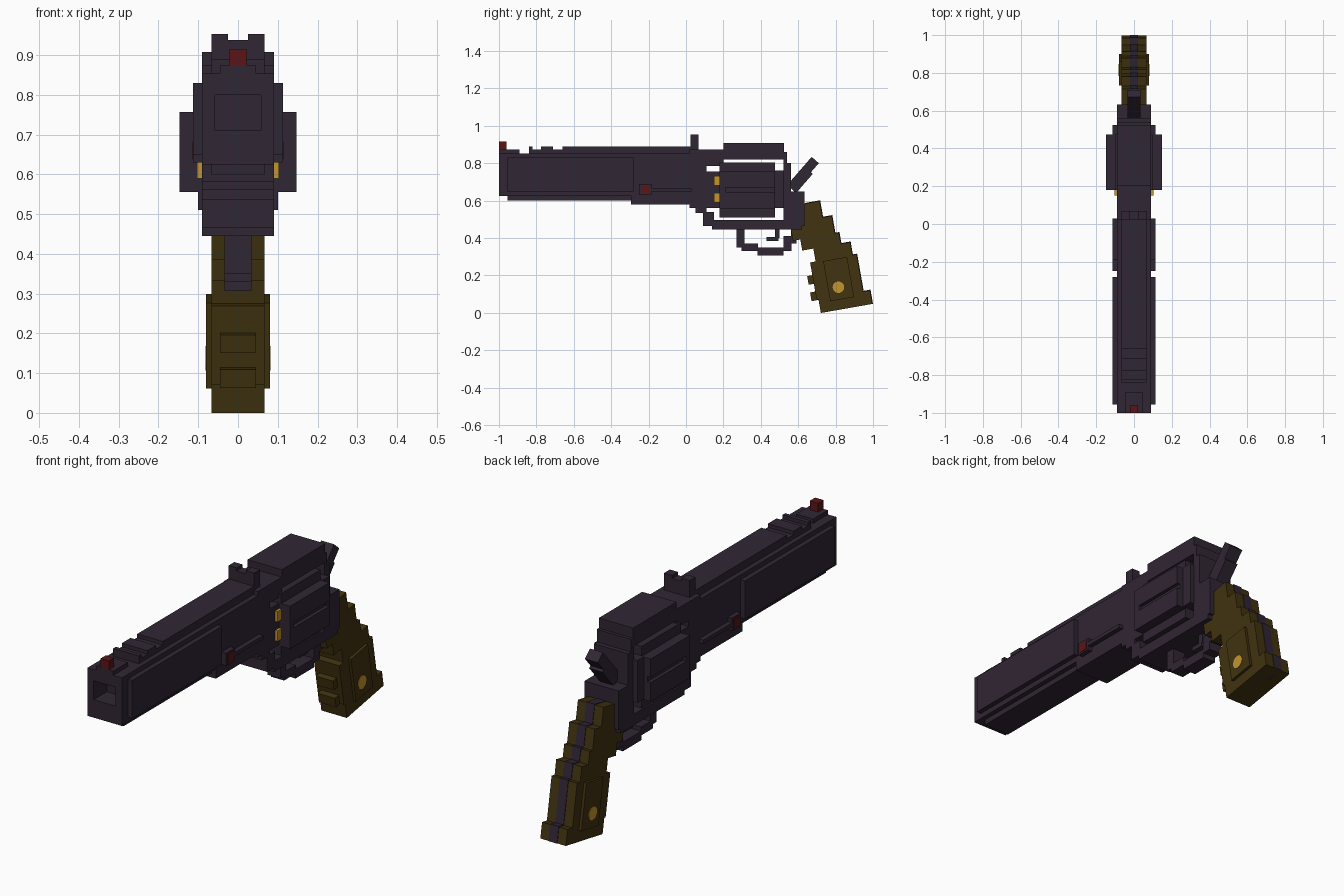
import bpy
import bmesh
from math import radians
from mathutils import Matrix

old = bpy.data.objects.get("Cube")
if old:
    bpy.data.objects.remove(old, do_unlink=True)


def material(name, *color):
    made = bpy.data.materials.new(name)
    made.use_nodes = True
    made.diffuse_color = (*color, 1)
    shader = made.node_tree.nodes["Principled BSDF"]
    shader.inputs["Base Color"].default_value = (*color, 1)
    return made


STEEL = material("dark steel", .03, .019, .034)
WOOD = material("dark wood", .053, .033, .005)
BRASS = material("brass", .56, .3, .028)
RED = material("dark red", .105, .007, .008)

# Shared half widths
WIDE = .113
BODY = .09
SLIM = .067
NARROW = .045
THIN = .034
STRIP = .022

GRIP_TILT = 10
HAMMER_TILT = -41


def finish(name, bm, mat):
    bmesh.ops.recalc_face_normals(bm, faces=bm.faces)
    mesh = bpy.data.meshes.new(name)
    bm.to_mesh(mesh)
    bm.free()
    mesh.materials.append(mat)
    bpy.context.collection.objects.link(bpy.data.objects.new(name, mesh))


def add_box(bm, *spans):
    middle = Matrix.Translation([(low + high) / 2 for low, high in spans])
    size = Matrix.Diagonal([high - low for low, high in spans] + [1])
    bmesh.ops.create_cube(bm, size=1, matrix=middle @ size)


def box(name, mat, half, y, z, tilt=0):
    """A block centred on x, turned about the x axis through the origin."""
    bm = bmesh.new()
    add_box(bm, (-half, half), y, z)
    bm.transform(Matrix.Rotation(radians(tilt), 4, "X"))
    finish(name, bm, mat)


def pair(name, mat, inner, outer, y, z):
    """The same block on the left and the right side."""
    for side, low, high in (("left", inner, outer), ("right", -outer, -inner)):
        bm = bmesh.new()
        add_box(bm, (low, high), y, z)
        finish(side + "_" + name, bm, mat)


# Barrel with a square bore
bm = bmesh.new()
add_box(bm, (-BODY, BODY), (-1, .03), (.625, .853))
bm.normal_update()
muzzle = min(bm.faces, key=lambda face: face.calc_center_median().y)
bmesh.ops.inset_individual(bm, faces=[muzzle], thickness=NARROW)
for vert in muzzle.verts:
    vert.co.z = .8 if vert.co.z > .74 else .71
bore = bmesh.ops.extrude_discrete_faces(bm, faces=[muzzle])["faces"][0]
for vert in bore.verts:
    vert.co.y += .1
finish("barrel", bm, STEEL)

pair("barrel_panel", STEEL, BODY, WIDE, y=(-.955, -.28), z=(.65, .83))
box("front_underlug", STEEL, SLIM, y=(-.955, -.29), z=(.6, .63))
box("rear_underlug", STEEL, BODY, y=(-.295, .03), z=(.58, .63))
pair("ejector_block", STEEL, BODY, WIDE, y=(-.25, -.185), z=(.63, .69))
pair("ejector_rod", STEEL, BODY, WIDE, y=(-.185, .03), z=(.65, .668))
pair("ejector_button", RED, WIDE, WIDE + .002, y=(-.24, -.195), z=(.638, .682))

# Top rail and sights
RAIL_TOP = .89
RAIL_STEP = .873
box("rail_base", STEEL, SLIM, y=(-.84, .03), z=(.85, RAIL_STEP))
for name, start, end in (("front_rail_rib", -.84, -.82),
                         ("middle_rail_rib", -.775, -.71),
                         ("rail_top", -.66, .03)):
    box(name, STEEL, SLIM, y=(start, end), z=(RAIL_STEP, RAIL_TOP))
box("front_sight_base", STEEL, NARROW, y=(-1, -.89), z=(.85, RAIL_STEP))
box("front_sight", RED, STRIP, y=(-1, -.96), z=(RAIL_STEP, .915))
box("rear_sight", STEEL, SLIM, y=(.025, .068), z=(.86, .938))
pair("rear_sight_ear", STEEL, .025, SLIM, y=(.025, .068), z=(.93, .953))

# Frame around the cylinder window
box("frame_front", STEEL, BODY, y=(.02, .11), z=(.56, RAIL_STEP))
box("frame_front_step", STEEL, BODY, y=(.05, .11), z=(.535, .6))
box("frame_front_foot", STEEL, BODY, y=(.09, .15), z=(.465, .54))
box("frame_shoulder", STEEL, BODY, y=(.1, .2), z=(.785, RAIL_STEP))
box("top_strap", STEEL, BODY, y=(.2, .525), z=(.82, .908))
box("frame_bottom", STEEL, BODY, y=(.14, .62), z=(.445, .497))
box("recoil_shield", STEEL, BODY, y=(.52, .54), z=(.49, .86))
box("recoil_shield_back", STEEL, BODY, y=(.53, .562), z=(.49, .8))
box("frame_back", STEEL, BODY, y=(.56, .633), z=(.465, .65))

# Cylinder with grooved sides
CHAMBER = (.18, .475)
box("cylinder", STEEL, .1, y=CHAMBER, z=(.51, .805))
box("cylinder_groove_floor", STEEL, .13, y=CHAMBER, z=(.555, .757))
box("cylinder_back", STEEL, WIDE, y=(.475, .525), z=(.56, .76))
box("cylinder_front", STEEL, BODY, y=(.11, .18), z=(.56, .757))
pair("cylinder_rim", STEEL, BODY, .147, y=(.18, .21), z=(.555, .757))
for name, low, high in (("lower", .555, .645), ("upper", .67, .757)):
    pair(name + "_cylinder_flute", STEEL, BODY, .147, y=CHAMBER, z=(low, high))
for name, low in (("lower", .59), ("upper", .682)):
    pair(name + "_cartridge", BRASS, BODY, .103, y=(.15, .18), z=(low, low + .05))

# Hammer, trigger and trigger guard
box("hammer", STEEL, THIN, y=(-.04, .011), z=(.87, 1.07), tilt=HAMMER_TILT)
box("hammer_back", STEEL, THIN, y=(0, .024), z=(.87, 1.005), tilt=HAMMER_TILT)
box("guard_front", STEEL, THIN, y=(.27, .313), z=(.35, .45))
box("guard_front_corner", STEEL, THIN, y=(.297, .385), z=(.33, .37))
box("guard_bottom", STEEL, THIN, y=(.383, .522), z=(.307, .35))
box("guard_back_corner", STEEL, THIN, y=(.52, .565), z=(.33, .41))
box("guard_back", STEEL, THIN, y=(.562, .59), z=(.37, .45))
box("trigger", STEEL, STRIP, y=(.475, .5), z=(.4, .45))
box("trigger_tip", STEEL, STRIP, y=(.43, .495), z=(.383, .405))

# Stepped grip: tilted tiers from the bottom up, each with a steel backstrap
bottom = -.126
for name, front, back, top in (("butt", .71, .99, -.052),
                               ("lower_grip", .7, .953, .15),
                               ("palm_grip", .73, .93, .22),
                               ("middle_grip", .67, .88, .28),
                               ("upper_grip", .63, .858, .376),
                               ("grip_top", .63, .808, .465)):
    box(name, WOOD, SLIM, (front, back), (bottom, top), GRIP_TILT)
    box(name + "_backstrap", STEEL, STRIP, (back - .08, back + .003),
        (bottom, top + .003), GRIP_TILT)
    bottom = top

box("grip_panel", WOOD, .08, (.77, .9), (-.073, .145), GRIP_TILT)
for name, low in (("lower", -.055), ("upper", .034)):
    box(name + "_finger_ridge", WOOD, NARROW, (.672, .72), (low, low + .047), GRIP_TILT)

# Round brass medallion on both grip sides
bm = bmesh.new()
place = Matrix.Translation((0, .815, .137)) @ Matrix.Rotation(radians(90), 4, "Y")
bmesh.ops.create_cone(bm, cap_ends=True, segments=16, radius1=.031, radius2=.031,
                      depth=.164, matrix=place)
finish("grip_medallion", bm, BRASS)
